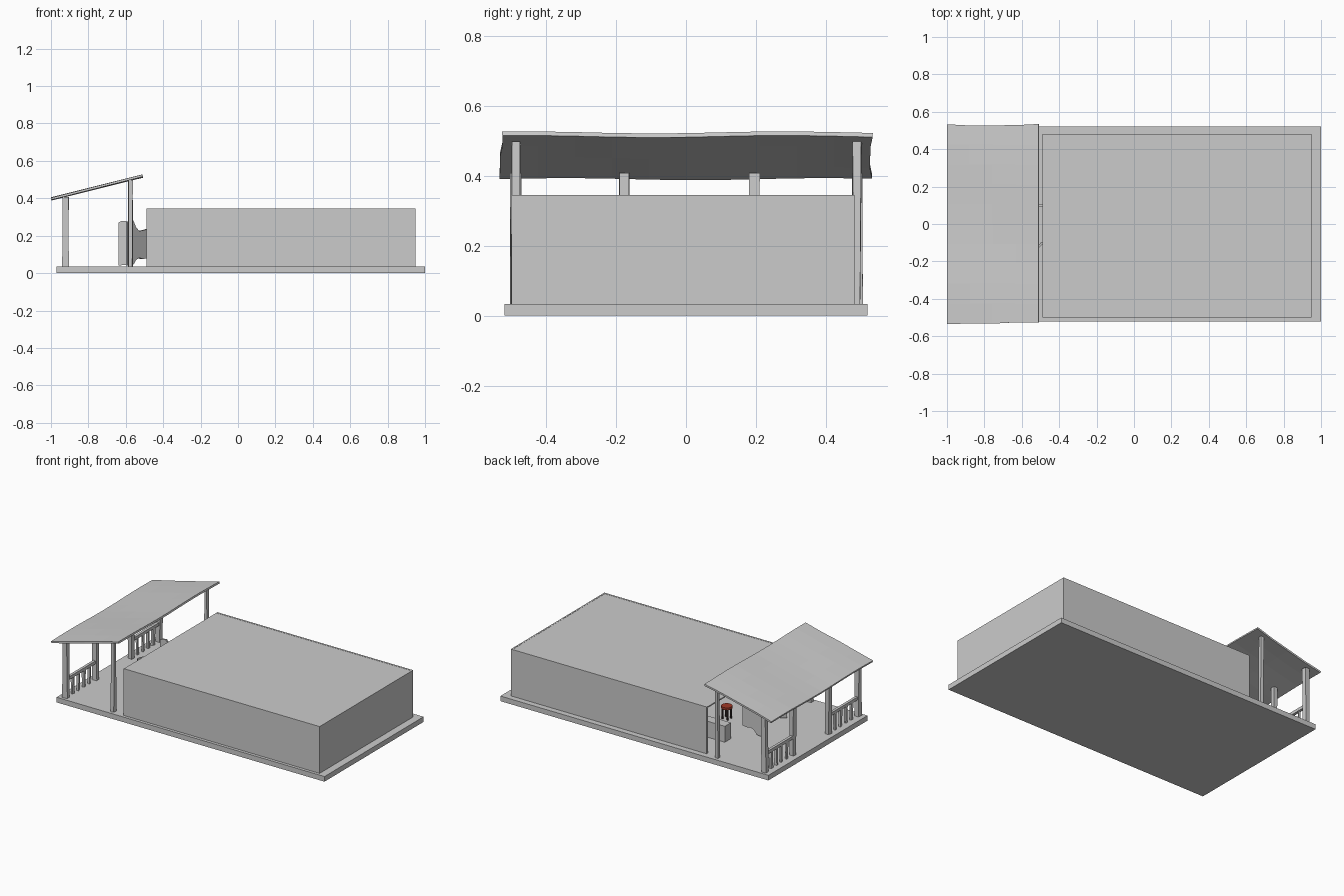
import bpy, bmesh, math, random
from mathutils import Vector

if "Cube" in bpy.data.objects:
    bpy.data.objects.remove(bpy.data.objects["Cube"])

random.seed(4)


def mesh_object(name, verts, faces, mat=None):
    me = bpy.data.meshes.new(name)
    me.from_pydata(verts, [], faces)
    bm = bmesh.new()
    bm.from_mesh(me)
    bmesh.ops.recalc_face_normals(bm, faces=bm.faces)
    bm.to_mesh(me)
    bm.free()
    ob = bpy.data.objects.new(name, me)
    bpy.context.collection.objects.link(ob)
    if mat:
        me.materials.append(mat)
    return ob


def box(name, x0, x1, y0, y1, z0, z1, wobble=0.0, mat=None):
    v = [(x + random.uniform(-wobble, wobble), y + random.uniform(-wobble, wobble), z)
         for z in (z0, z1) for x, y in ((x0, y0), (x1, y0), (x1, y1), (x0, y1))]
    f = [(0, 1, 2, 3), (4, 5, 6, 7)] + [(i, (i + 1) % 4, (i + 1) % 4 + 4, i + 4) for i in range(4)]
    return mesh_object(name, v, f, mat)


def material(name, color):
    m = bpy.data.materials.new(name)
    m.diffuse_color = color
    m.use_nodes = True
    m.node_tree.nodes["Principled BSDF"].inputs["Base Color"].default_value = m.diffuse_color
    return m


red = material("red_seat", (0.35, 0.04, 0.02, 1))
dark = material("dark_legs", (0.04, 0.03, 0.03, 1))

# foundation
box("foundation", -0.97, 1.0, -0.52, 0.52, 0.0, 0.034)

# hall: thin walls, open toward the porch, flat ceiling
box("right_wall", -0.49, 0.95, -0.50, -0.488, 0.034, 0.345)
box("left_wall", -0.49, 0.95, 0.47, 0.482, 0.034, 0.345)
box("end_wall", 0.94, 0.95, -0.488, 0.47, 0.034, 0.345)
box("ceiling", -0.49, 0.94, -0.488, 0.47, 0.336, 0.344)

# porch posts
for y in (-0.488, -0.175, 0.195, 0.49):
    box("eave_post", -0.937, -0.907, y - 0.014, y + 0.014, 0.034, 0.408, 0.003)
for y in (-0.488, 0.49):
    box("inner_post", -0.586, -0.564, y - 0.011, y + 0.011, 0.034, 0.498, 0.003)

# railings with crooked balusters
for ya, yb in ((-0.475, -0.188), (0.208, 0.477)):
    box("rail", -0.931, -0.913, ya, yb, 0.145, 0.165)
    for i in range(1, 5):
        y = ya + (yb - ya) * i / 5
        box("baluster", -0.929, -0.915, y - 0.008, y + 0.008, 0.034, 0.147, 0.004)

# slightly warped porch roof
NX, NY, T = 4, 10, 0.012
top = []
for j in range(NY + 1):
    for i in range(NX + 1):
        u, w = i / NX, j / NY
        edge = random.uniform(-0.005, 0.005) if j in (0, NY) else 0
        z = 0.391 + 0.122 * u + 0.003 * math.sin(w * 9 + u)
        top.append(Vector((-0.998 + 0.49 * u, -0.53 + 1.06 * w + edge, z)))
faces = [(j * (NX + 1) + i, j * (NX + 1) + i + 1, (j + 1) * (NX + 1) + i + 1, (j + 1) * (NX + 1) + i)
         for j in range(NY) for i in range(NX)]
roof = mesh_object("porch_roof", top, faces)
mod = roof.modifiers.new("thickness", "SOLIDIFY")
mod.thickness = T
mod.offset = 1 if roof.data.polygons[0].normal.z > 0 else -1

# swinging doors: curved outline, extruded
outline = [(0, .08), (.03, .075), (.06, .082), (.085, .07), (.105, .045), (.15, .04),
           (.15, .27), (.135, .278), (.105, .28), (.085, .245), (.06, .225), (.03, .228), (0, .235)]


def door(name, hinge, direction):
    d = Vector(direction).normalized()
    n = Vector((-d.y, d.x)) * 0.006
    v = []
    for s in (-1, 1):
        for u, z in outline:
            p = Vector(hinge) + d * u + n * s
            v.append((p.x, p.y, z))
    k = len(outline)
    f = [tuple(range(k)), tuple(range(k, 2 * k))]
    f += [(i, (i + 1) % k, (i + 1) % k + k, i + k) for i in range(k)]
    mesh_object(name, v, f)


door("left_door", (-0.49, 0.10), (-1, 0))
door("right_door", (-0.49, -0.10), (-0.7, -0.72))

# bar counter inside
box("bar_counter", -0.485, 0.4, 0.22, 0.285, 0.034, 0.14)


# stools
def cylinder(name, x, y, z0, z1, r, sides, mat):
    bpy.ops.mesh.primitive_cylinder_add(vertices=sides, radius=r, depth=z1 - z0,
                                        location=(x, y, (z0 + z1) / 2))
    bpy.context.object.name = name
    bpy.context.object.data.materials.append(mat)


for i in range(4):
    x, y = -0.30 + 0.18 * i, 0.0
    cylinder("stool_seat", x, y, 0.105, 0.12, 0.035, 12, red)
    for k in range(4):
        a = math.pi / 4 + k * math.pi / 2
        cylinder("stool_leg", x + 0.026 * math.cos(a), y + 0.026 * math.sin(a),
                 0.034, 0.106, 0.005, 6, dark)
